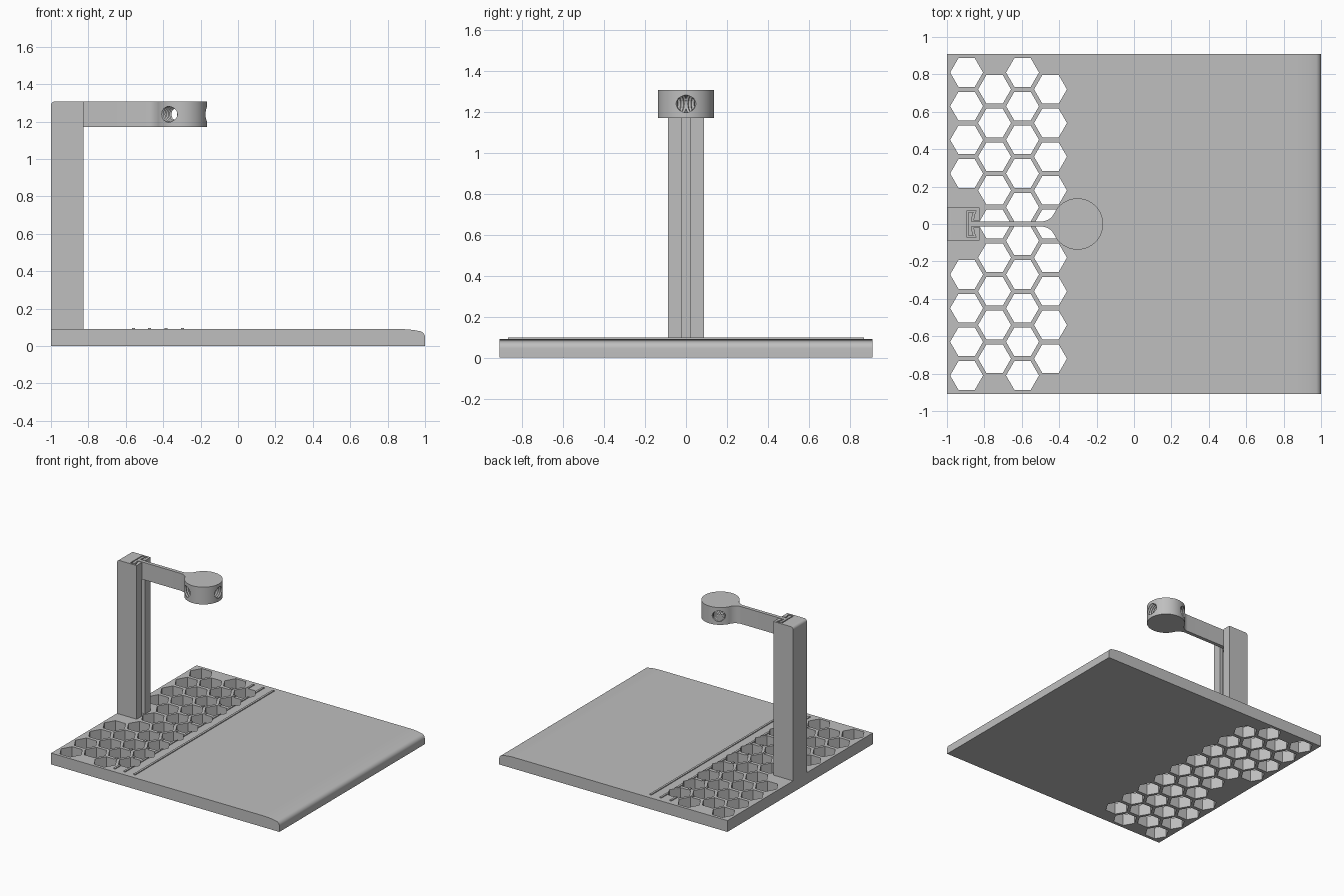
import bpy, bmesh, math
from mathutils import Matrix

if "Cube" in bpy.data.objects:
    bpy.data.objects.remove(bpy.data.objects["Cube"], do_unlink=True)

grey = bpy.data.materials.new("plain grey")
grey.use_nodes = True
COLOUR = (0.52, 0.52, 0.52, 1)
grey.diffuse_color = COLOUR
grey.node_tree.nodes["Principled BSDF"].inputs["Base Color"].default_value = COLOUR


def finish(bm, name):
    bmesh.ops.recalc_face_normals(bm, faces=bm.faces)
    mesh = bpy.data.meshes.new(name)
    bm.to_mesh(mesh)
    bm.free()
    mesh.materials.append(grey)
    ob = bpy.data.objects.new(name, mesh)
    bpy.context.collection.objects.link(ob)
    return ob


def add_prism(bm, outline, z0, z1):
    """Extrude a plan outline from z0 up to z1."""
    face = bm.faces.new([bm.verts.new((x, y, z0)) for x, y in outline])
    up = bmesh.ops.extrude_face_region(bm, geom=[face])["geom"]
    verts = [g for g in up if isinstance(g, bmesh.types.BMVert)]
    bmesh.ops.translate(bm, verts=verts, vec=(0, 0, z1 - z0))


def prism(name, outline, z0, z1):
    bm = bmesh.new()
    add_prism(bm, outline, z0, z1)
    return finish(bm, name)


def mirrored(half):
    """Close a half outline by reflecting it across y = 0."""
    return half + [(x, -y) for x, y in reversed(half) if abs(y) > 1e-6]


def arc(cx, cy, r, a0, a1, n):
    return [(cx + r * math.cos(a0 + (a1 - a0) * i / n),
             cy + r * math.sin(a0 + (a1 - a0) * i / n)) for i in range(n + 1)]


def cut(ob, cutter):
    mod = ob.modifiers.new("cut", "BOOLEAN")
    mod.operation = "DIFFERENCE"
    mod.solver = "EXACT"
    mod.object = cutter
    bpy.context.view_layer.objects.active = ob
    bpy.ops.object.modifier_apply(modifier=mod.name)


def smooth(ob):
    bpy.ops.object.select_all(action="DESELECT")
    ob.select_set(True)
    bpy.context.view_layer.objects.active = ob
    bpy.ops.object.shade_smooth_by_angle(angle=math.radians(30))


TOP, DEPTH = 0.09, 0.91
ARM_LOW, ARM_TOP = 1.17, 1.307

# Base plate: side profile with a softly rounded right end, extruded in depth
side = [(-1, 0), (1, 0), (1, 0.045)]
side += arc(0.965, 0.045, 0.035, 0, math.radians(75), 8)[1:]
side += [(0.94, 0.085), (0.9, 0.089), (0.87, TOP), (-1, TOP)]
bm = bmesh.new()
add_prism(bm, side, -DEPTH, DEPTH)
bmesh.ops.rotate(bm, verts=bm.verts, matrix=Matrix.Rotation(math.pi / 2, 3, "X"))
base = finish(bm, "base_plate")

# Thin ridges across the plate
ridges = []
for i, x in enumerate((-0.56, -0.474, -0.386, -0.298)):
    ridges.append(prism(f"ridge_{i + 1}", mirrored([(x - 0.008, 0.87), (x + 0.008, 0.87)]),
                        TOP - 0.01, TOP + 0.007))

# Staggered hexagonal holes, leaving room for the post
bm = bmesh.new()
for col in range(4):
    count = 9 if col % 2 else 10
    for row in range(count):
        if col == 0 and row in (4, 5):
            continue
        y = (row - (count - 1) / 2) * 0.18
        add_prism(bm, arc(-0.895 + 0.1495 * col, y, 0.088, 0, math.tau * 5 / 6, 5), -0.1, 0.2)
holes = finish(bm, "hole_cutter")
holes.hide_render = True
for ob in [base] + ridges:
    cut(ob, holes)
bpy.data.objects.remove(holes, do_unlink=True)

# Post with a keyed slot running down its inner face
plan = mirrored([(-1, 0.087), (-0.827, 0.087), (-0.827, 0.02), (-0.858, 0.02),
                 (-0.855, 0.045), (-0.843, 0.073), (-0.893, 0.073)])
bm = bmesh.new()
add_prism(bm, plan, TOP, ARM_TOP)
edge = [e for e in bm.edges
        if all(v.co.x < -0.99 and v.co.z > ARM_TOP - 0.01 for v in e.verts)]
bmesh.ops.bevel(bm, geom=edge, offset=0.022, segments=6, affect="EDGES", profile=0.5)
post = finish(bm, "post")

# Arm: key, neck, concave flare and round head in one outline
HX, HR, NECK, FLARE_X = -0.302, 0.137, 0.014, -0.495
dx = FLARE_X - HX
fillet = (dx * dx + NECK * NECK - HR * HR) / (2 * (HR - NECK))
fy = NECK + fillet
touch = math.atan2(fy, dx)
half = [(-0.885, 0.064), (-0.858, 0.064), (-0.865, 0.04), (-0.868, NECK)]
half += arc(FLARE_X, fy, fillet, -math.pi / 2, touch - math.pi, 10)
half += arc(HX, 0, HR, touch, 0, 40)[1:]
arm = prism("arm", mirrored(half), ARM_LOW, ARM_TOP)

# Three threaded sockets meeting in the middle of the head
for k in range(3):
    bm = bmesh.new()
    profile = [bm.verts.new((0, 0, 0))]
    for i in range(21):
        profile.append(bm.verts.new((i * 0.0085, 0, 0.049 if i % 2 else 0.042)))
    profile.append(bm.verts.new((0.17, 0, 0)))
    edges = [bm.edges.new(p) for p in zip(profile, profile[1:])]
    bmesh.ops.spin(bm, geom=profile + edges, cent=(0, 0, 0), axis=(1, 0, 0),
                   angle=math.tau, steps=32)
    bmesh.ops.remove_doubles(bm, verts=bm.verts, dist=1e-5)
    bmesh.ops.rotate(bm, verts=bm.verts, matrix=Matrix.Rotation(k * math.tau / 3, 3, "Z"))
    bmesh.ops.translate(bm, verts=bm.verts, vec=(HX, 0, (ARM_LOW + ARM_TOP) / 2))
    socket = finish(bm, "socket_cutter")
    socket.hide_render = True
    cut(arm, socket)
    bpy.data.objects.remove(socket, do_unlink=True)

for ob in [base, post, arm] + ridges:
    smooth(ob)
